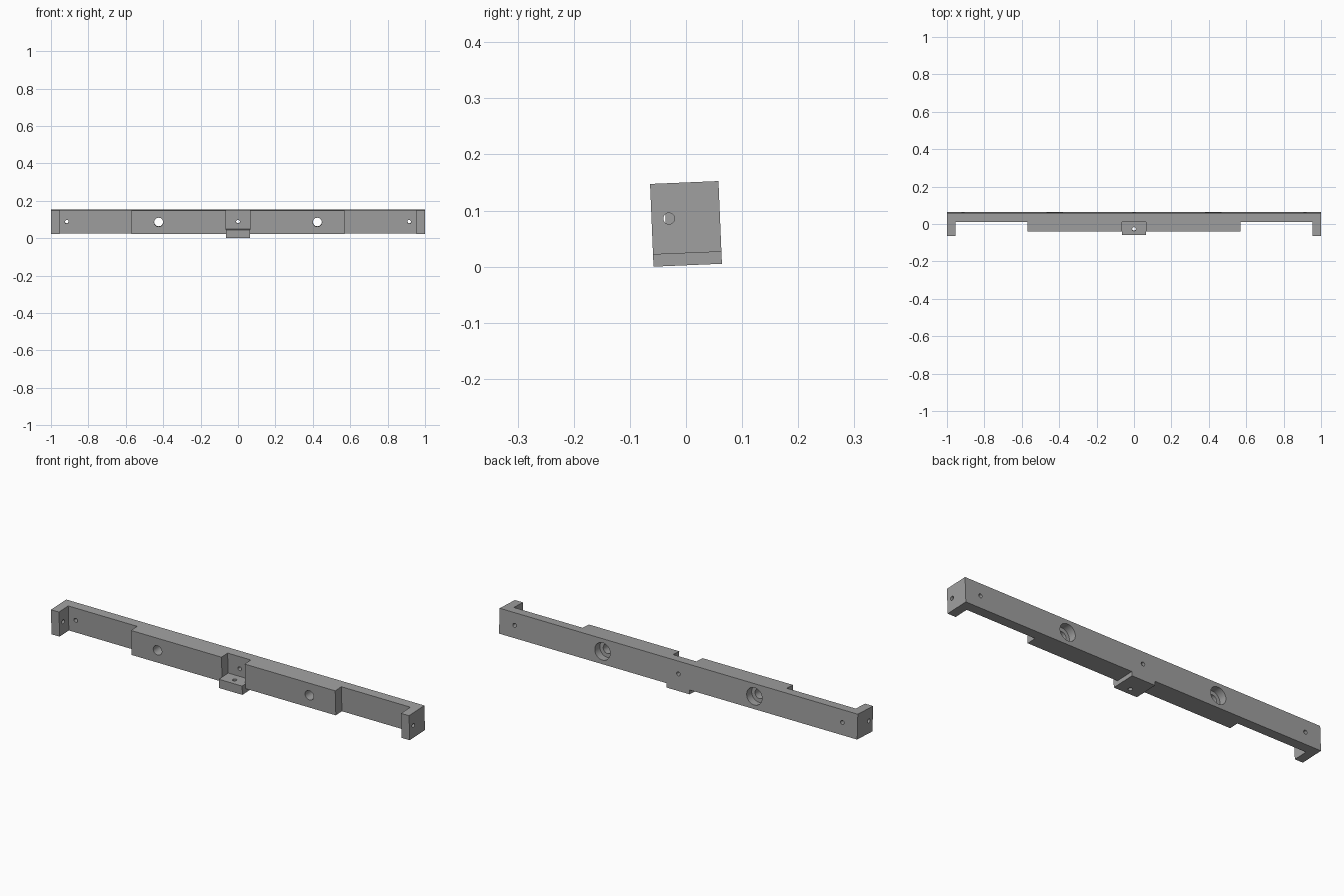
import bpy, bmesh, math
from mathutils import Matrix

if "Cube" in bpy.data.objects:
    bpy.data.objects.remove(bpy.data.objects["Cube"], do_unlink=True)

# Main sizes
BACK, FRONT = 0.061, -0.061
PLATE, BLOCK = 0.013, -0.036      # front planes of the thin wall and thick blocks
HEIGHT, BASE = 0.1475, 0.0215     # overall height, underside of the bar
WALL, NOTCH, BLOCK_END = 0.045, 0.065, 0.57
HOLE_Z = (HEIGHT + BASE) / 2
TILT = math.radians(2.4)

grey = bpy.data.materials.new("plain_grey")
grey.use_nodes = True
colour = (0.35, 0.35, 0.35, 1)
grey.diffuse_color = colour
grey.node_tree.nodes["Principled BSDF"].inputs["Base Color"].default_value = colour


def add_object(name, bm):
    bmesh.ops.recalc_face_normals(bm, faces=bm.faces)
    mesh = bpy.data.meshes.new(name)
    bm.to_mesh(mesh)
    bm.free()
    mesh.materials.append(grey)
    obj = bpy.data.objects.new(name, mesh)
    bpy.context.collection.objects.link(obj)
    return obj


def extrude_plan(name, outline, z0, z1):
    bm = bmesh.new()
    face = bm.faces.new([bm.verts.new((x, y, z0)) for x, y in outline])
    top = bmesh.ops.extrude_face_region(bm, geom=[face])["geom"]
    bmesh.ops.translate(bm, vec=(0, 0, z1 - z0),
                        verts=[v for v in top if isinstance(v, bmesh.types.BMVert)])
    return add_object(name, bm)


def cylinder(name, centre, radius, length, axis):
    turn = {"X": Matrix.Rotation(math.pi / 2, 4, "Y"),
            "Y": Matrix.Rotation(math.pi / 2, 4, "X"),
            "Z": Matrix.Identity(4)}[axis]
    bm = bmesh.new()
    bmesh.ops.create_cone(bm, cap_ends=True, segments=40, radius1=radius,
                          radius2=radius, depth=length,
                          matrix=Matrix.Translation(centre) @ turn)
    return add_object(name, bm)


def combine(target, tool, operation):
    mod = target.modifiers.new(operation.lower(), "BOOLEAN")
    mod.operation, mod.solver, mod.object = operation, "EXACT", tool
    tool.hide_render = True
    bpy.context.view_layer.objects.active = target
    bpy.ops.object.modifier_apply(modifier=mod.name)
    bpy.data.objects.remove(tool, do_unlink=True)


# Bar: mirrored plan with end flanges, thick blocks and a centre notch
half = [(1, BACK), (1, FRONT), (1 - WALL, FRONT), (1 - WALL, PLATE),
        (BLOCK_END, PLATE), (BLOCK_END, BLOCK), (NOTCH, BLOCK), (NOTCH, PLATE)]
bar = extrude_plan("mounting_bar", half + [(-x, y) for x, y in reversed(half)],
                   BASE, HEIGHT)

# Centre tab under the notch, flush with the back
tab = extrude_plan("centre_tab", [(-NOTCH, FRONT), (NOTCH, FRONT),
                                  (NOTCH, BACK), (-NOTCH, BACK)], 0, WALL)
combine(bar, tab, "UNION")

# Screw holes in the thin wall, the flanges and the tab
cutters = [cylinder("wall_hole", (x, 0.04, HOLE_Z), 0.01, 0.1, "Y")
           for x in (-0.915, 0, 0.915)]
cutters.append(cylinder("tab_hole", (0, -0.028, 0.02), 0.01, 0.1, "Z"))
for side in (-1, 1):
    cutters.append(cylinder("flange_hole", (side, -0.03, HOLE_Z), 0.01, 0.12, "X"))
    # Large bolt holes, counterbored from the back
    cutters.append(cylinder("bolt_hole", (side * 0.424, 0, HOLE_Z), 0.024, 0.3, "Y"))
    cutters.append(cylinder("counterbore", (side * 0.424, BACK, HOLE_Z), 0.043, 0.08, "Y"))
for cutter in cutters:
    combine(bar, cutter, "DIFFERENCE")

# Slight lean about the long axis, resting on the ground
bar.data.transform(Matrix.Rotation(TILT, 4, "X") @ Matrix.Translation((0, 0, -HEIGHT / 2)))
lowest = min(v.co.z for v in bar.data.vertices)
bar.data.transform(Matrix.Translation((0, 0, -lowest)))

# Smooth bores, sharp edges
bpy.ops.object.select_all(action="DESELECT")
bar.select_set(True)
bpy.context.view_layer.objects.active = bar
bpy.ops.object.shade_smooth_by_angle(angle=math.radians(30))
